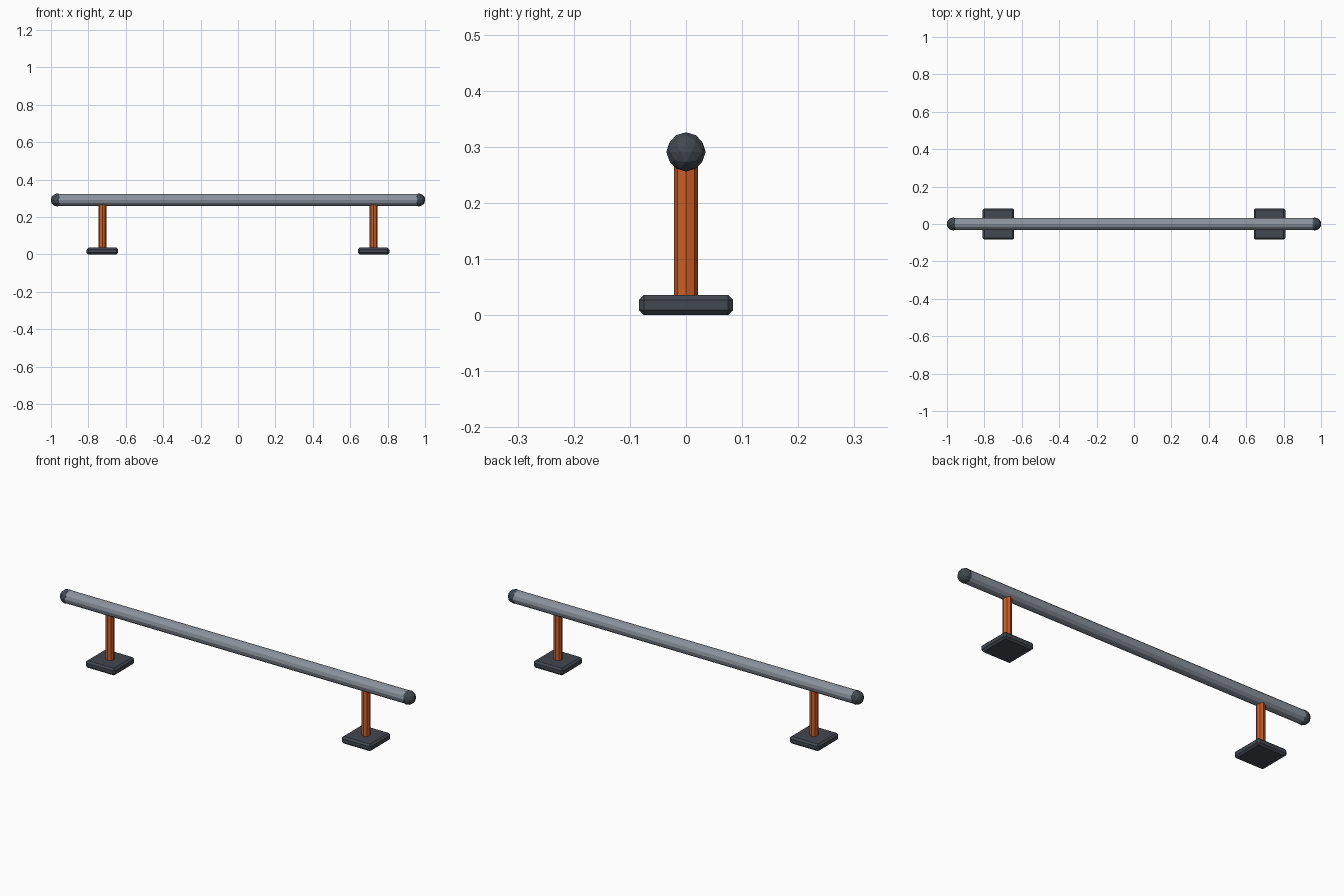
import bpy, math

if "Cube" in bpy.data.objects:
    bpy.data.objects.remove(bpy.data.objects["Cube"])


def material(name, rgb):
    m = bpy.data.materials.new(name)
    m.diffuse_color = (*rgb, 1)
    m.use_nodes = True
    m.node_tree.nodes["Principled BSDF"].inputs["Base Color"].default_value = m.diffuse_color
    return m


STEEL = material("grey steel", (0.26, 0.29, 0.34))
ORANGE = material("orange paint", (0.60, 0.11, 0.02))
DARK = material("dark metal", (0.055, 0.065, 0.08))


def finish(name, mat):
    ob = bpy.context.object
    ob.name = name
    ob.data.materials.append(mat)
    return ob


RAIL_Z = 0.291

# Long horizontal rail
bpy.ops.mesh.primitive_cylinder_add(vertices=12, radius=0.0325, depth=1.93,
                                    location=(0, 0, RAIL_Z),
                                    rotation=(0, math.pi / 2, 0))
finish("rail", STEEL)

for side, s in (("left", -1), ("right", 1)):
    # Faceted rounded end cap
    bpy.ops.mesh.primitive_ico_sphere_add(subdivisions=2, radius=0.035,
                                          location=(s * 0.9667, 0, RAIL_Z))
    finish(side + "_end_cap", DARK)

    # Upright post
    bpy.ops.mesh.primitive_cylinder_add(vertices=8, radius=0.0212, depth=0.28,
                                        location=(s * 0.725, 0, 0.141))
    finish(side + "_post", ORANGE)

    # Chamfered foot plate
    bpy.ops.mesh.primitive_cube_add(size=1, location=(s * 0.725, 0, 0.018))
    foot = finish(side + "_foot", DARK)
    foot.scale = (0.168, 0.168, 0.036)
    bpy.ops.object.transform_apply(location=False, rotation=False, scale=True)
    bevel = foot.modifiers.new("chamfer", "BEVEL")
    bevel.width = 0.009
    bevel.segments = 1
